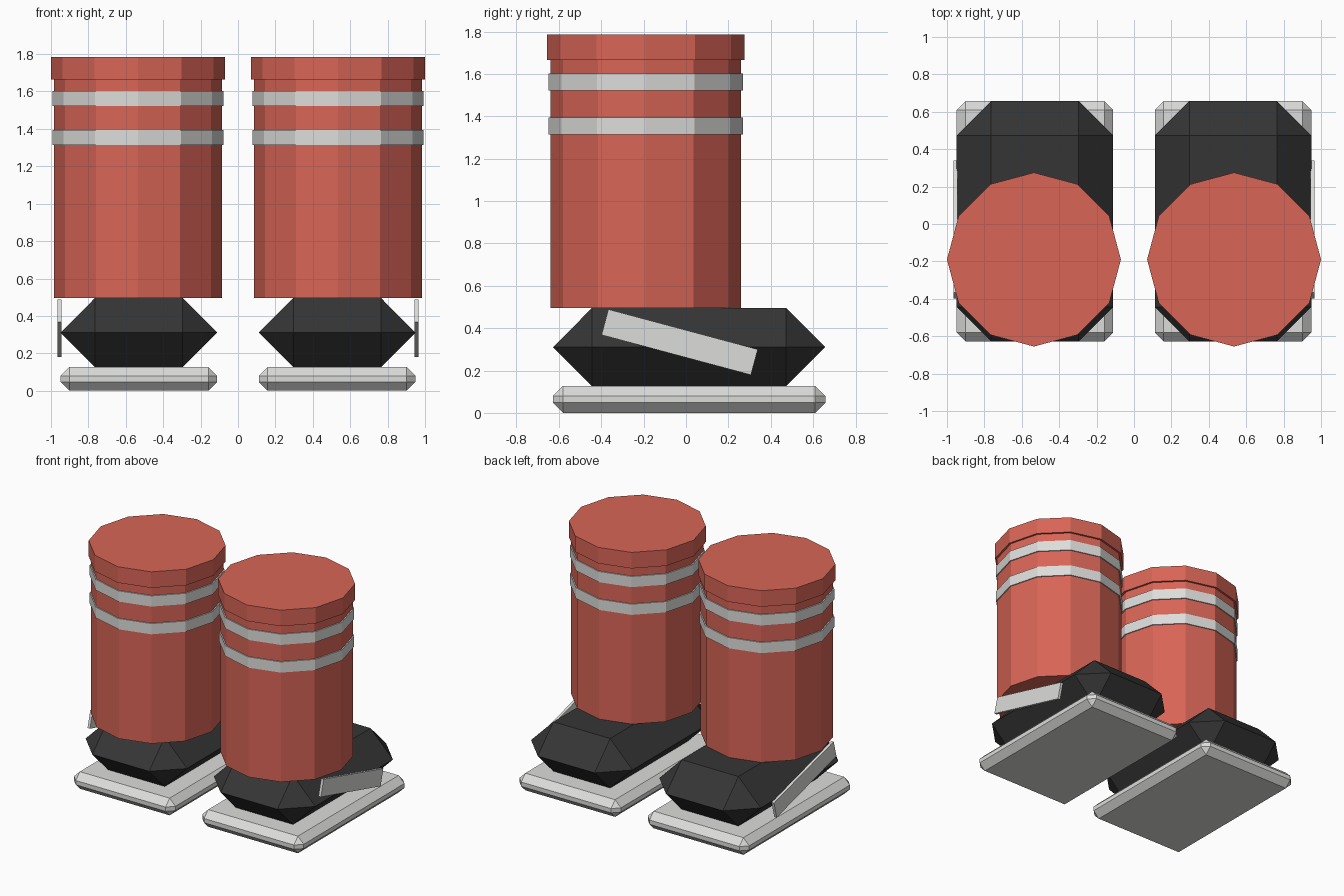
import bpy, bmesh, math
from mathutils import Matrix

if "Cube" in bpy.data.objects:
    bpy.data.objects.remove(bpy.data.objects["Cube"])


def material(name, rgb):
    m = bpy.data.materials.new(name)
    m.diffuse_color = (*rgb, 1)
    m.use_nodes = True
    m.node_tree.nodes["Principled BSDF"].inputs["Base Color"].default_value = m.diffuse_color
    return m


RED = material("brick red", (0.69, 0.13, 0.093))
GREY = material("light grey", (0.72, 0.72, 0.71))
BLACK = material("charcoal", (0.036, 0.036, 0.036))


def finish(bm, name, mat):
    bmesh.ops.recalc_face_normals(bm, faces=bm.faces)
    me = bpy.data.meshes.new(name)
    bm.to_mesh(me)
    bm.free()
    me.materials.append(mat)
    ob = bpy.data.objects.new(name, me)
    bpy.context.collection.objects.link(ob)
    return ob


def drum(name, x, radius, z0, z1, mat):
    """Twelve-sided upright cylinder with corners on the axes."""
    bm = bmesh.new()
    bmesh.ops.create_cone(bm, cap_ends=True, segments=12, radius1=radius,
                          radius2=radius, depth=z1 - z0,
                          matrix=Matrix.Translation((x, -0.19, (z0 + z1) / 2)))
    return finish(bm, name, mat)


def block(name, centre, size, mat, bevel=0, tilt=0):
    """Box, optionally chamfered and tilted about x."""
    bm = bmesh.new()
    bmesh.ops.create_cube(bm, size=1, matrix=Matrix.Diagonal((*size, 1)))
    if bevel:
        bmesh.ops.bevel(bm, geom=bm.edges[:], offset=bevel, segments=1,
                        affect='EDGES', profile=0.5)
        bmesh.ops.remove_doubles(bm, verts=bm.verts, dist=0.002)
    bm.transform(Matrix.Translation(centre) @ Matrix.Rotation(tilt, 4, 'X'))
    return finish(bm, name, mat)


for side, s in (("left", -1), ("right", 1)):
    x = 0.535 * s
    # Trouser leg with rim and two bands
    drum(side + "_leg", x, 0.45, 0.495, 1.67, RED)
    drum(side + "_leg_rim", x, 0.465, 1.665, 1.785, RED)
    drum(side + "_lower_band", x, 0.458, 1.315, 1.395, GREY)
    drum(side + "_upper_band", x, 0.458, 1.522, 1.602, GREY)
    # Shoe with thick sole
    block(side + "_shoe", (0.53 * s, 0.015, 0.311), (0.838, 1.285, 0.37),
          BLACK, bevel=0.1845)
    block(side + "_sole", (0.53 * s, 0.015, 0.064), (0.838, 1.285, 0.128),
          GREY, bevel=0.048)
    # Slanted stripe on the outer side of the shoe
    block(side + "_shoe_stripe", (0.954 * s, -0.03, 0.334),
          (0.02, 0.73, 0.125), GREY, tilt=math.radians(-15))
